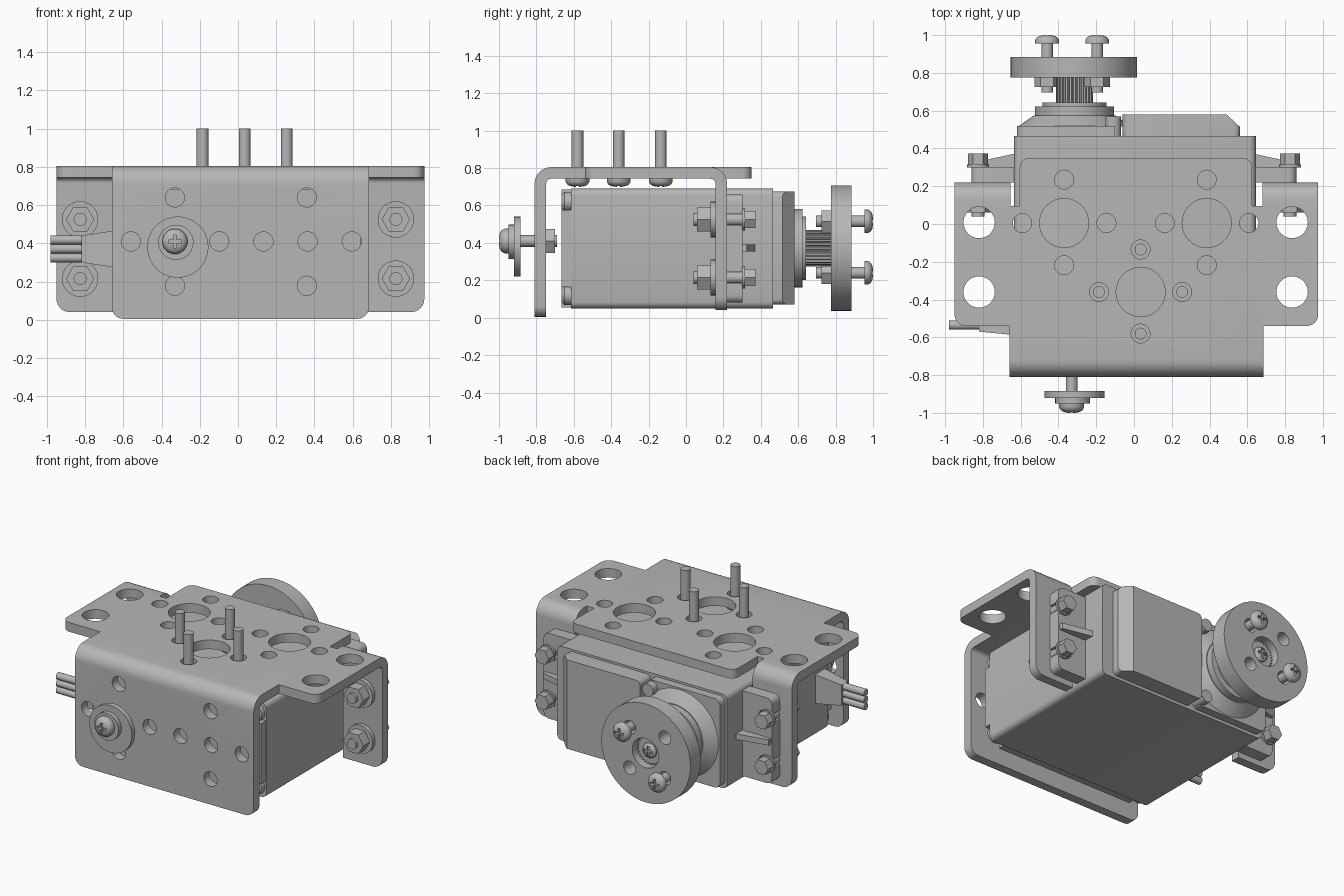
import bpy, bmesh
from math import cos, sin, pi, radians

cube = bpy.data.objects.get("Cube")
if cube:
    bpy.data.objects.remove(cube, do_unlink=True)

grey = bpy.data.materials.new("plain grey")
grey.use_nodes = True
grey.diffuse_color = (0.47, 0.47, 0.47, 1)
grey.node_tree.nodes["Principled BSDF"].inputs["Base Color"].default_value = (0.47, 0.47, 0.47, 1)
parts = []


# ---- helpers ----
def place(axis, u, v, h):
    return {"X": (h, u, v), "Y": (u, h, v), "Z": (u, v, h)}[axis]


def loft(bm, rings):
    rings = [[bm.verts.new(p) for p in ring] for ring in rings]
    n = len(rings[0])
    for a, b in zip(rings, rings[1:]):
        for i in range(n):
            bm.faces.new((a[i], a[(i + 1) % n], b[(i + 1) % n], b[i]))
    bm.faces.new(rings[0][::-1])
    bm.faces.new(rings[-1])


def solid(name, rings_list):
    bm = bmesh.new()
    for rings in rings_list:
        loft(bm, rings)
    bmesh.ops.recalc_face_normals(bm, faces=bm.faces)
    mesh = bpy.data.meshes.new(name)
    bm.to_mesh(mesh)
    bm.free()
    mesh.materials.append(grey)
    obj = bpy.data.objects.new(name, mesh)
    bpy.context.collection.objects.link(obj)
    parts.append(obj)
    return obj


def prism_rings(pts, axis, lo, hi):
    return [[place(axis, u, v, h) for u, v in pts] for h in (lo, hi)]


def prism(name, pts, axis, lo, hi):
    return solid(name, [prism_rings(pts, axis, lo, hi)])


def box(name, x0, x1, y0, y1, z0, z1):
    return prism(name, [(x0, y0), (x1, y0), (x1, y1), (x0, y1)], "Z", z0, z1)


def turn_rings(profile, at, axis, n):
    return [[place(axis, at[0] + r * cos(2 * pi * i / n), at[1] + r * sin(2 * pi * i / n), h)
             for i in range(n)] for r, h in profile]


def turn(name, profile, at, axis="Y", n=40):
    return solid(name, [turn_rings(profile, at, axis, n)])


def disc(name, at, r, lo, hi, axis="Y", n=40):
    return turn(name, [(r, lo), (r, hi)], at, axis, n)


def holes(spots, axis, lo, hi):
    return solid("hole_cutter", [turn_rings([(r, lo), (r, hi)], (u, v), axis, 32) for u, v, r in spots])


def combine(obj, other, operation="DIFFERENCE"):
    mod = obj.modifiers.new("combine", "BOOLEAN")
    mod.operation, mod.solver, mod.object = operation, "EXACT", other
    bpy.context.view_layer.objects.active = obj
    bpy.ops.object.modifier_apply(modifier=mod.name)
    parts.remove(other)
    bpy.data.objects.remove(other, do_unlink=True)


def round_edges(obj, axis, radius, test, segments=6):
    bm = bmesh.new()
    bm.from_mesh(obj.data)
    k = "XYZ".index(axis)
    chosen = []
    for e in bm.edges:
        d = e.verts[1].co - e.verts[0].co
        if abs(d[k]) > 0.99 * d.length and test((e.verts[0].co + e.verts[1].co) / 2):
            chosen.append(e)
    bmesh.ops.bevel(bm, geom=chosen, offset=radius, segments=segments, profile=0.5, affect="EDGES")
    bm.to_mesh(obj.data)
    bm.free()


def cross(u, v, hu, hv, notch):
    a, b = hu - notch, hv - notch
    return [(u + p, v + q) for p, q in ((hu, b), (a, b), (a, hv), (-a, hv), (-a, b), (-hu, b),
                                        (-hu, -b), (-a, -b), (-a, -hv), (a, -hv), (a, -b), (hu, -b))]


def screw(name, at, axis, tip, base, top, head_r=0.063):
    h = top - base
    dome = [(head_r, 0), (head_r, 0.4), (0.88 * head_r, 0.7), (0.65 * head_r, 0.9), (0.3 * head_r, 1)]
    obj = turn(name, [(0.031, tip), (0.031, base)] + [(r, base + f * h) for r, f in dome], at, axis, 32)
    slot = prism("slot_cutter", cross(*at, 0.034, 0.034, 0.026), axis, base + 0.5 * h, top + 0.1 * h)
    combine(obj, slot)


def bent_profile(end, corner, bottom):
    # strip lying flat from end, curving down at corner
    s = 1 if corner > end else -1
    c = corner - s * 0.09
    arc = [i * pi / 16 for i in range(9)]
    outer = [(c + s * 0.09 * sin(a), 0.715 + 0.09 * cos(a)) for a in arc]
    inner = [(c + s * 0.028 * sin(a), 0.715 + 0.028 * cos(a)) for a in arc]
    return [(end, 0.805)] + outer + [(corner, bottom), (corner - s * 0.062, bottom)] + inner[::-1] + [(end, 0.743)]


# ---- bent sheet bracket ----
bracket = prism("bracket", bent_profile(0.095, -0.81, 0.005), "X", -0.66, 0.685)
round_edges(bracket, "Y", 0.06, lambda m: m.z < 0.01)
tongue = box("tongue", -0.605, 0.625, 0.0, 0.35, 0.743, 0.805)
round_edges(tongue, "Z", 0.05, lambda m: m.y > 0.3)
combine(bracket, tongue, "UNION")
for x0, x1 in ((-0.95, -0.655), (0.68, 0.975)):
    wing = prism("wing", bent_profile(-0.54, 0.22, 0.04), "X", x0, x1)
    round_edges(wing, "Z", 0.06, lambda m: m.y < -0.5 and abs(m.x) > 0.8)
    round_edges(wing, "Y", 0.07, lambda m: m.z < 0.05 and abs(m.x) > 0.8)
    combine(bracket, wing, "UNION")
pins = [(-0.185, -0.36), (0.255, -0.36), (0.035, -0.135), (0.035, -0.58)]
top_spots = [(x, y, 0.05) for x, y in pins] + [(0.035, -0.36, 0.13)]
for cx in (-0.37, 0.385):
    top_spots += [(cx, 0.005, 0.13), (cx, 0.235, 0.05), (cx, -0.218, 0.05),
                  (cx - 0.222, 0.005, 0.05), (cx + 0.224, 0.005, 0.05)]
for y in (0.008, -0.36):
    top_spots += [(-0.82, y, 0.083), (0.837, y, 0.083)]
combine(bracket, holes(top_spots, "Z", 0.7, 0.9))
front_spots = [(-0.56 + 0.231 * i, 0.41, 0.05) for i in range(6)]
front_spots += [(x, z, 0.05) for x in (-0.33, 0.36) for z in (0.178, 0.64)]
combine(bracket, holes(front_spots, "Y", -0.9, -0.7))

for x, y in pins:
    screw("upright_screw", (x, y), "Z", 1.0, 0.743, 0.7)

# ---- motor case ----
case = box("motor_case", -0.635, 0.645, -0.615, 0.465, 0.05, 0.69)
round_edges(case, "Y", 0.035, lambda m: True, 4)
prism("front_cover", cross(0.005, 0.37, 0.635, 0.315, 0.11), "Y", -0.665, -0.61)
for x in (-0.57, 0.58):
    for z in (0.12, 0.62):
        turn("case_screw", [(0.053, -0.61), (0.053, -0.65), (0.035, -0.665)], (x, z), n=24)
rear = prism("rear_panel", [(-0.06, 0.46), (-0.06, 0.58), (0.49, 0.58), (0.56, 0.515), (0.56, 0.46)], "Z", 0.07, 0.675)
round_edges(rear, "Y", 0.03, lambda m: True, 3)
gear = box("gear_cover", -0.62, -0.1, 0.46, 0.52, 0.07, 0.675)
round_edges(gear, "Y", 0.04, lambda m: m.x < -0.5, 4)
for z in (0.12, 0.625):
    disc("rear_case_screw", (-0.11, z), 0.042, 0.46, 0.57, n=24)

# ---- output shaft and horn ----
hub = (-0.315, 0.372)
turn("shaft_collar", [(0.3, 0.515), (0.215, 0.575), (0.21, 0.575), (0.21, 0.622),
                      (0.17, 0.622), (0.17, 0.642)], hub, n=48)
teeth = 28
spline = [(hub[0] + r * cos(a), hub[1] + r * sin(a)) for i in range(teeth) for r, a in
          ((0.098, 2 * pi * (i - 0.22) / teeth), (0.098, 2 * pi * (i + 0.22) / teeth),
           (0.086, 2 * pi * (i + 0.4) / teeth), (0.086, 2 * pi * (i + 0.6) / teeth))]
prism("splined_shaft", spline, "Y", 0.64, 0.835)
screw("shaft_screw", hub, "Y", 0.8, 0.83, 0.86, 0.05)
horn = disc("round_horn", (-0.318, 0.372), 0.335, 0.775, 0.885, n=64)
horn_spots = [(x, z, 0.045) for x in (-0.46, -0.195) for z in (0.24, 0.515)]
combine(horn, holes(horn_spots + [(*hub, 0.1)], "Y", 0.7, 0.95))
for at in ((-0.46, 0.24), (-0.195, 0.515)):
    screw("horn_screw", at, "Y", 0.695, 0.955, 1.0)
    disc("horn_nut", at, 0.068, 0.725, 0.775, n=6)

# ---- mounting ears with bolts ----
for s in (-1, 1):
    x_in, x_out = (s * 0.62, s * 0.86)
    ear = box("mounting_ear", min(x_in, x_out), max(x_in, x_out), 0.22, 0.302, 0.08, 0.66)
    round_edges(ear, "Y", 0.04, lambda m: abs(m.x) > 0.8, 4)
    bx = s * 0.826
    for z in (0.215, 0.525):
        combine(ear, holes([(bx - s * 0.02, z, 0.048)], "Y", 0.1, 0.4))
        combine(ear, box("slot_cutter", min(bx, bx + s * 0.1), max(bx, bx + s * 0.1), 0.1, 0.4, z - 0.03, z + 0.03))
        disc("ear_bolt", (bx, z), 0.034, 0.04, 0.31, n=24)
        disc("bolt_flange", (bx, z), 0.058, 0.3, 0.315, n=32)
        disc("bolt_head", (bx, z), 0.053, 0.313, 0.372, n=6)
        disc("washer", (bx, z), 0.095, 0.132, 0.158, n=40)
        disc("ear_nut", (bx, z), 0.074, 0.06, 0.134, n=6)
    prism("ear_rib", [(x_in, 0.29), (s * 0.85, 0.29), (s * 0.85, 0.325), (x_in, 0.375)], "Z", 0.353, 0.392)

# ---- pivot on the front plate ----
pivot = (-0.315, 0.38)
disc("pivot_washer", pivot, 0.16, -0.92, -0.885, n=56)
disc("pivot_bush", (-0.325, 0.405), 0.092, -0.95, -0.92)
screw("pivot_screw", (-0.33, 0.41), "Y", -0.69, -0.95, -1.0, 0.066)
disc("pivot_nut", (-0.33, 0.41), 0.075, -0.75, -0.7, n=6)

# ---- cable ----
ends = []
for x, y0, y1, z0, z1 in ((-0.6, -0.59, -0.48, 0.27, 0.475), (-0.66, -0.585, -0.485, 0.275, 0.465),
                          (-0.82, -0.57, -0.5, 0.3, 0.44)):
    ends.append([(x, y0, z0), (x, y1, z0), (x, y1, z1), (x, y0, z1)])
solid("strain_relief", [ends])
for i in range(3):
    disc("wire", (-0.535, 0.324 + 0.047 * i), 0.024, -0.98, -0.8, "X", 20)

# ---- shading ----
bpy.ops.object.select_all(action="DESELECT")
for obj in parts:
    obj.select_set(True)
bpy.context.view_layer.objects.active = parts[0]
bpy.ops.object.shade_smooth_by_angle(angle=radians(32))
